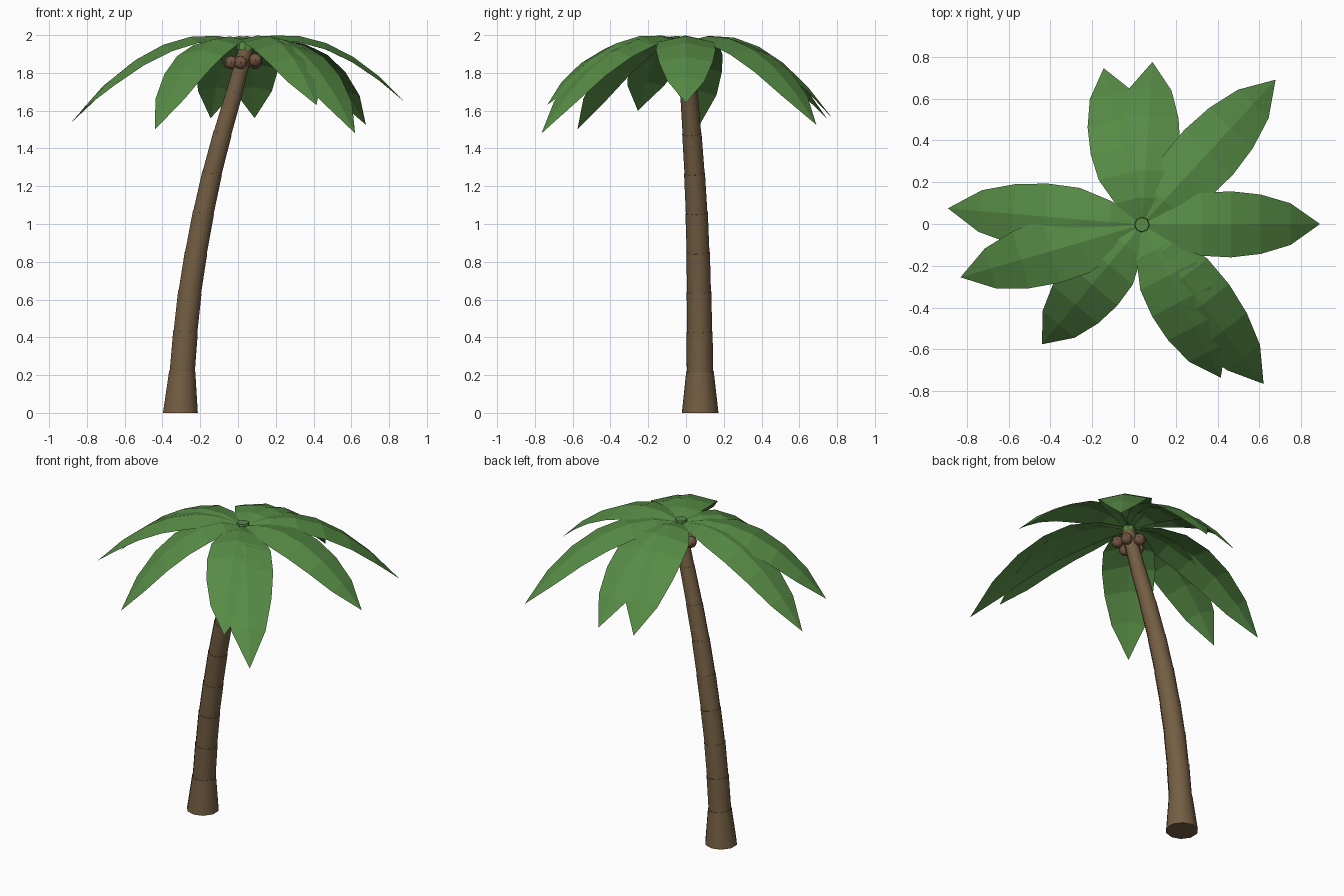
import bpy, bmesh, math
from mathutils import Vector

if "Cube" in bpy.data.objects:
    bpy.data.objects.remove(bpy.data.objects["Cube"])


def material(name, rgb):
    m = bpy.data.materials.new(name)
    m.diffuse_color = (*rgb, 1)
    m.use_nodes = True
    m.node_tree.nodes["Principled BSDF"].inputs["Base Color"].default_value = m.diffuse_color
    return m


BARK = material("bark brown", (0.175, 0.112, 0.056))
LEAF = material("leaf green", (0.095, 0.26, 0.06))
NUT = material("coconut brown", (0.17, 0.09, 0.05))


def add_object(name, bm, mat, smooth=False):
    me = bpy.data.meshes.new(name)
    bm.to_mesh(me)
    bm.free()
    me.materials.append(mat)
    ob = bpy.data.objects.new(name, me)
    bpy.context.collection.objects.link(ob)
    if smooth:
        bpy.ops.object.select_all(action='DESELECT')
        ob.select_set(True)
        bpy.context.view_layer.objects.active = ob
        bpy.ops.object.shade_smooth_by_angle(angle=math.radians(40))
    return ob


# Curved trunk: x, y, z, radius at every growth joint
PATH = [(-.305, .075, 0, .097), (-.295, .074, .22, .071), (-.278, .072, .43, .067),
        (-.255, .069, .64, .064), (-.222, .064, .85, .061), (-.183, .056, 1.06, .058),
        (-.137, .045, 1.27, .054), (-.082, .031, 1.48, .05), (-.018, .015, 1.70, .045),
        (.045, 0, 1.94, .04)]
SIDES = 10
bm = bmesh.new()
rings = []
for i, (x, y, z, r) in enumerate(PATH):
    a, b = PATH[max(i - 1, 0)], PATH[min(i + 1, len(PATH) - 1)]
    axis = Vector(b[:3]) - Vector(a[:3])
    rot = Vector((0, 0, 1)).rotation_difference(axis) if i else Vector((0, 0, 1)).rotation_difference((0, 0, 1))
    # inner joints get a small lip
    scales = (1.025, 0.985) if 0 < i < len(PATH) - 1 else (1,)
    for s in scales:
        ring = []
        for k in range(SIDES):
            t = math.tau * (k + .5) / SIDES
            off = rot @ Vector((r * s * math.cos(t), r * s * math.sin(t), 0))
            ring.append(bm.verts.new(Vector((x, y, z)) + off))
        rings.append(ring)
for lo, hi in zip(rings, rings[1:]):
    for k in range(SIDES):
        n = (k + 1) % SIDES
        bm.faces.new((lo[k], lo[n], hi[n], hi[k]))
bm.faces.new(rings[0][::-1])
bm.faces.new(rings[-1])
add_object("trunk", bm, BARK, True)

# Arching fronds: a ridged leaf from the crown to each tip
CROWN = Vector((.038, -.003, 1.965))
WIDTHS = [.02, .1, .15, .158, .142, .1, 0]
TIPS = [(.89, 0, 1.64), (.677, .69, 1.525), (.088, .775, 1.56), (-.145, .745, 1.56),
        (-.89, .075, 1.53), (-.83, -.255, 1.60), (-.44, -.575, 1.50),
        (.415, -.735, 1.63), (.62, -.765, 1.48)]
for i, tip in enumerate(TIPS):
    bm = bmesh.new()
    d = Vector(tip) - CROWN
    side = Vector((-d.y, d.x, 0)).normalized()
    rise = .3
    rows = []
    for k, w in enumerate(WIDTHS):
        s = k / (len(WIDTHS) - 1)
        mid = CROWN + Vector((d.x * s, d.y * s, rise * s - (rise - d.z) * s * s))
        drop = Vector((0, 0, -.22 * w))
        if w:
            rows.append([bm.verts.new(mid + side * w + drop), bm.verts.new(mid),
                         bm.verts.new(mid - side * w + drop)])
        else:
            rows.append([bm.verts.new(mid)])
    for a, b in zip(rows, rows[1:]):
        if len(b) == 3:
            bm.faces.new((a[0], a[1], b[1], b[0]))
            bm.faces.new((a[1], a[2], b[2], b[1]))
        else:
            bm.faces.new((a[0], a[1], b[0]))
            bm.faces.new((a[1], a[2], b[0]))
    for f in bm.faces:
        f.normal_update()
        if f.normal.z < 0:
            f.normal_flip()
    add_object(f"frond_{i + 1}", bm, LEAF)

# Green bud where the fronds meet
bm = bmesh.new()
bmesh.ops.create_cone(bm, cap_ends=True, segments=8, radius1=.045, radius2=.034, depth=.06)
bmesh.ops.translate(bm, verts=bm.verts, vec=(.038, -.003, 1.955))
add_object("crown_bud", bm, LEAF)

# Ring of coconuts under the crown
for i in range(5):
    t = math.tau * i / 5 - math.pi / 2 - .3
    bm = bmesh.new()
    bmesh.ops.create_uvsphere(bm, u_segments=8, v_segments=6, radius=.036)
    bmesh.ops.translate(bm, verts=bm.verts,
                        vec=(.035 + .07 * math.cos(t), .07 * math.sin(t), 1.855 + .012 * (i % 2)))
    add_object(f"coconut_{i + 1}", bm, NUT, True)
